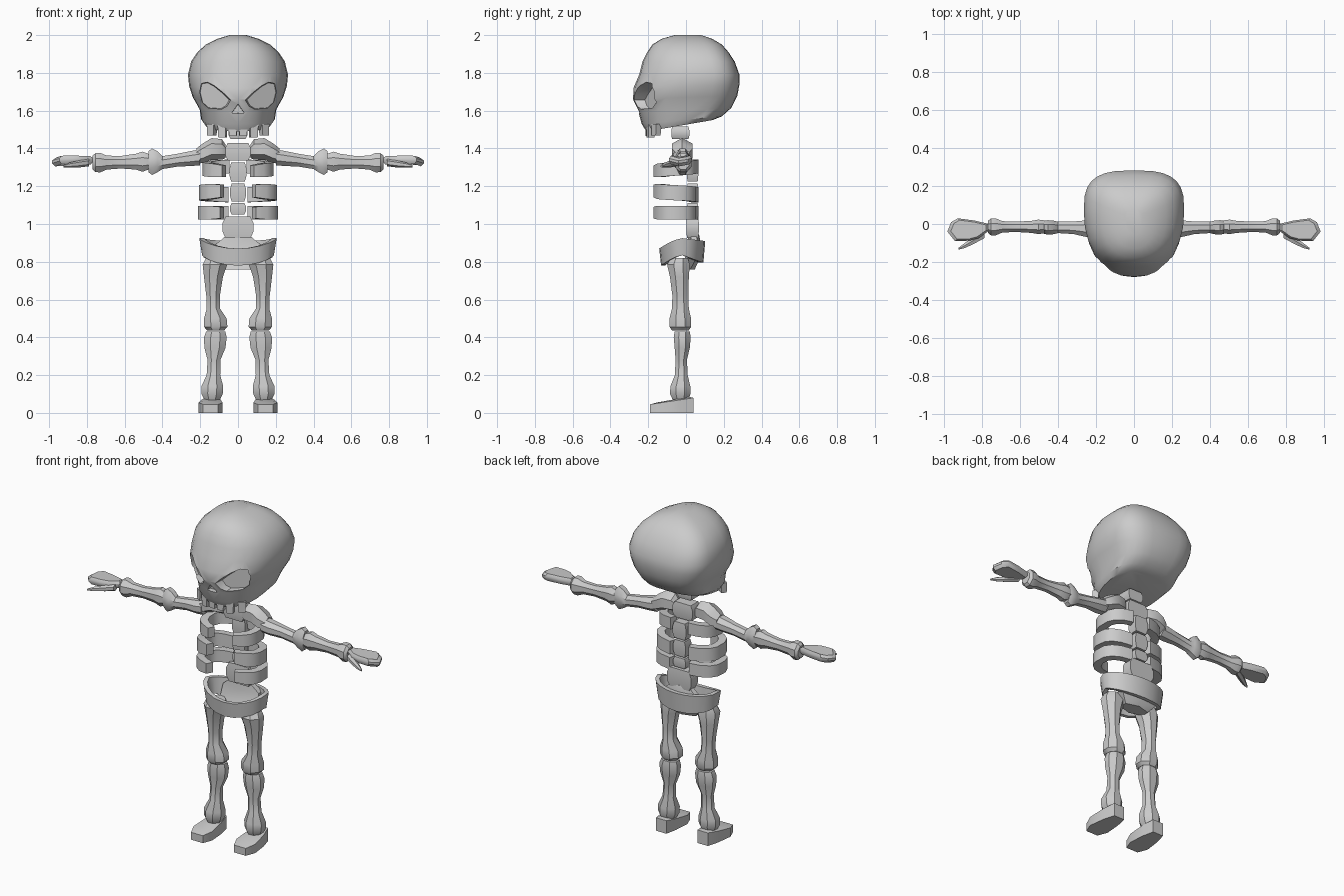
import bpy, bmesh, math
from mathutils import Vector

if "Cube" in bpy.data.objects:
    bpy.data.objects.remove(bpy.data.objects["Cube"])

bone_mat = bpy.data.materials.new("bone_grey")
bone_mat.diffuse_color = (0.6, 0.6, 0.6, 1)
bone_mat.use_nodes = True
bone_mat.node_tree.nodes["Principled BSDF"].inputs["Base Color"].default_value = bone_mat.diffuse_color


def loft(name, rings, mirror=False, closed=False):
    """Skin a list of equal-length point rings; caps the ends unless closed."""
    bm = bmesh.new()
    vr = [[bm.verts.new(p) for p in r] for r in rings]
    n = len(rings[0])
    pairs = list(zip(vr, vr[1:])) + ([(vr[-1], vr[0])] if closed else [])
    for a, b in pairs:
        for i in range(n):
            j = (i + 1) % n
            bm.faces.new((a[i], a[j], b[j], b[i]))
    if not closed:
        bm.faces.new(vr[0])
        bm.faces.new(vr[-1])
    bmesh.ops.recalc_face_normals(bm, faces=bm.faces)
    me = bpy.data.meshes.new(name)
    bm.to_mesh(me)
    bm.free()
    me.materials.append(bone_mat)
    ob = bpy.data.objects.new(name, me)
    bpy.context.collection.objects.link(ob)
    if mirror:
        ob.modifiers.new("mirror", 'MIRROR').use_mirror_merge = False
    return ob


def bone(name, stations, axis='z', sides=8, mirror=True):
    """Loft along an axis; station = (position, centre a, centre b, half a, half b)."""
    rings = []
    k = 1 / math.cos(math.pi / sides)
    for t, ca, cb, wa, wb in stations:
        ring = []
        for i in range(sides):
            a = 2 * math.pi * (i + 0.5) / sides
            p, q = ca + wa * k * math.cos(a), cb + wb * k * math.sin(a)
            ring.append((p, q, t) if axis == 'z' else (t, p, q))
        rings.append(ring)
    return loft(name, rings, mirror)


def spow(v, e):
    return math.copysign(abs(v) ** e, v)


# Skull: tilted superellipse rings (z front, z back, half width, y front, y back)
SKULL = [(1.49, 1.55, .172, -.21, .14), (1.53, 1.57, .195, -.235, .19),
         (1.595, 1.615, .203, -.252, .24), (1.66, 1.68, .24, -.28, .272),
         (1.72, 1.74, .259, -.278, .283), (1.79, 1.79, .265, -.248, .283),
         (1.86, 1.86, .248, -.23, .258), (1.91, 1.91, .215, -.205, .225),
         (1.95, 1.95, .17, -.178, .19), (1.98, 1.98, .11, -.13, .14),
         (2.0, 2.0, .045, -.06, .08)]
rings = []
for zf, zb, w, yf, yb in SKULL:
    y0 = yf + .6 * (yb - yf)
    ring = []
    for i in range(28):
        a = 2 * math.pi * i / 28
        e = 2 / (3 if math.sin(a) > 0 else 2.3)
        s = spow(math.sin(a), e)
        y = y0 + s * (yb - y0 if s > 0 else y0 - yf)
        ring.append((w * spow(math.cos(a), e), y, zf + (zb - zf) * (y - yf) / (yb - yf)))
    rings.append(ring)
skull = loft("skull", rings)


# Eye sockets and nose hole cut into the skull
def cut(outline, back):
    cx = sum(p[0] for p in outline) / len(outline)
    cz = sum(p[1] for p in outline) / len(outline)
    front = [(x, -.5, z) for x, z in outline]
    inner = [(cx + (x - cx) * .88, back(x), cz + (z - cz) * .88) for x, z in outline]
    cutter = loft("cutter", [front, [(x, -.3, z) for x, z in outline], inner])
    mod = skull.modifiers.new("cut", 'BOOLEAN')
    mod.operation, mod.solver, mod.object = 'DIFFERENCE', 'EXACT', cutter
    bpy.context.view_layer.objects.active = skull
    bpy.ops.object.modifier_apply(modifier=mod.name)
    bpy.data.objects.remove(cutter)


SOCKET = [(.035, 1.655), (.07, 1.69), (.125, 1.735), (.165, 1.757), (.2, 1.75),
          (.21, 1.70), (.195, 1.64), (.16, 1.608), (.085, 1.602), (.055, 1.62)]
for s in (1, -1):
    cut([(s * x, z) for x, z in SOCKET], lambda x: -.235 + .5 * abs(x))
cut([(0, 1.637), (-.037, 1.585), (.037, 1.585)], lambda x: -.22)

# Upper teeth along the jaw arc
for i, (x, y, yaw, z) in enumerate([(.027, -.197, .08, 1.465), (.082, -.188, .25, 1.457),
                                    (.138, -.158, .6, 1.468)]):
    c, s = math.cos(yaw), math.sin(yaw)
    rings = []
    for zz, h in ((z, .019), (1.53, .023)):
        rings.append([(x + c * u - s * v, y + s * u + c * v, zz)
                      for u, v in ((-h, -.016), (h, -.016), (h, .016), (-h, .016))])
    loft(f"tooth_{i + 1}", rings, mirror=True)

# Spine: (name, bottom, top, y, half width, half depth)
for name, z0, z1, y, w, d in [("neck_vertebra", 1.45, 1.515, -.03, .05, .048),
                              ("upper_vertebra", 1.335, 1.43, -.005, .068, .04),
                              ("chest_vertebra", 1.225, 1.325, .035, .045, .03),
                              ("middle_vertebra", 1.12, 1.215, .035, .042, .03),
                              ("low_vertebra", 1.05, 1.11, .035, .042, .03),
                              ("lumbar_vertebra", .925, 1.04, .035, .082, .033)]:
    h = z1 - z0
    bone(name, [(z0, 0, y, w * .8, d * .9), (z0 + h * .3, 0, y, w, d),
                (z0 + h * .7, 0, y, w, d), (z1, 0, y, w * .8, d * .9)],
         sides=4, mirror=False)

# Ribs: curved bands open at the front (back z, front z, half height, half width)
for i, (zb, zf, hh, rx) in enumerate([(1.305, 1.28, .036, .188),
                                      (1.155, 1.175, .04, .208),
                                      (1.06, 1.06, .036, .212)]):
    rings = []
    for k in range(8):
        a = math.radians(78 - k * 148 / 7)
        c, s = math.cos(a), math.sin(a)
        z = zb + (zf - zb) * k / 7
        h = hh * (1 if k < 7 else .85)
        o = (rx * spow(c, .75), -.055 + .122 * spow(s, .75))
        n = ((rx - .045) * spow(c, .75), -.055 + .082 * spow(s, .75))
        rings.append([(*o, z - h), (*o, z + h), (*n, z + h), (*n, z - h)])
    loft(f"rib_{i + 1}", rings, mirror=True)

# Pelvis: tilted hollow girdle, dipping at the front
rings = []
for k in range(20):
    a = 2 * math.pi * k / 20
    c, s = math.cos(a), math.sin(a)
    dip = max(0, -s) ** 1.5
    top = .925 - .055 * dip - .015 * max(0, s)
    bot = .835 - .055 * dip - .04 * max(0, s)
    rings.append([(x * c, -.02 + y * s, z) for x, y, z in
                  ((.19, .112, bot), (.205, .122, top), (.18, .098, top), (.165, .09, bot))])
loft("pelvis_girdle", rings, closed=True)
bone("sacrum", [(.76, 0, .0, .08, .04), (.82, 0, .035, .13, .035),
                (.89, 0, .045, .12, .03), (.945, 0, .04, .055, .025)],
     sides=6, mirror=False)

# Legs
bone("thigh_bone", [(.82, .12, -.035, .05, .045), (.785, .122, -.04, .065, .06),
                    (.72, .13, -.035, .05, .05), (.62, .132, -.03, .036, .042),
                    (.55, .13, -.03, .036, .045), (.5, .12, -.03, .06, .057),
                    (.455, .118, -.03, .062, .057), (.437, .118, -.03, .045, .045)])
bone("shin_bone", [(.432, .118, -.02, .05, .04), (.4, .12, -.02, .06, .045),
                   (.345, .122, -.02, .056, .04), (.28, .127, -.025, .034, .03),
                   (.2, .13, -.025, .036, .034), (.14, .136, -.03, .058, .053),
                   (.1, .137, -.03, .056, .054), (.068, .137, -.03, .04, .04)])

# Feet: outline extruded to a sloping top, with an ankle cap
FOOT = [(.105, .04), (.175, .04), (.195, -.03), (.208, -.13), (.185, -.19),
        (.105, -.19), (.082, -.13), (.09, -.03)]
loft("foot", [[(x, y, 0) for x, y in FOOT],
              [(x, y, .045 + .06 * (y + .19) / .4) for x, y in FOOT],
              [(.14 + (x - .14) * .7, -.015 + (y + .015) * (.55 if y > -.1 else .8),
                .055 + .03 * (y + .19) / .23) for x, y in FOOT]], mirror=True)

# Shoulders and arms
bone("shoulder_bone", [(.065, -.02, 1.385, .03, .03), (.085, -.02, 1.395, .045, .047),
                       (.14, -.02, 1.397, .055, .05), (.185, -.02, 1.375, .055, .045),
                       (.22, -.02, 1.36, .038, .035)], axis='x', sides=6)
bone("upper_arm_bone", [(.2, -.025, 1.353, .045, .042), (.245, -.025, 1.347, .045, .04),
                        (.32, -.02, 1.338, .033, .034), (.4, -.018, 1.325, .03, .034),
                        (.425, -.018, 1.33, .036, .055), (.455, -.018, 1.33, .038, .07),
                        (.475, -.018, 1.33, .034, .055)], axis='x')
bone("forearm_bone", [(.47, -.015, 1.33, .034, .04), (.505, -.015, 1.33, .038, .053),
                      (.54, -.015, 1.33, .032, .042), (.62, -.015, 1.327, .027, .033),
                      (.695, -.015, 1.325, .03, .037), (.73, -.015, 1.325, .045, .052),
                      (.755, -.015, 1.325, .045, .05), (.77, -.015, 1.325, .032, .036)],
     axis='x')

# Hands: flat mitten with a separate thumb
HAND = [(.765, .0), (.84, .018), (.93, .03), (.965, .01), (.985, -.04),
        (.945, -.09), (.87, -.088), (.82, -.075), (.765, -.035)]


def layer(shrink, dz):
    return [(.87 + (x - .87) * shrink, -.03 + (y + .03) * shrink,
             1.34 + dz - 1.8 * max(0, x - .92) ** 2 * 2 + .02 * (x - .87)) for x, y in HAND]


loft("hand", [layer(.86, -.022), layer(1, -.006), layer(1, .008), layer(.84, .022)],
     mirror=True)
bone("thumb", [(.79, -.055, 1.325, .02, .017), (.84, -.082, 1.318, .02, .016),
               (.89, -.112, 1.312, .014, .012), (.925, -.13, 1.306, .005, .005)],
     axis='x', sides=6)

# Smooth shading with sharp edges kept
bpy.ops.object.select_all(action='SELECT')
bpy.context.view_layer.objects.active = skull
bpy.ops.object.shade_smooth_by_angle(angle=math.radians(35))
